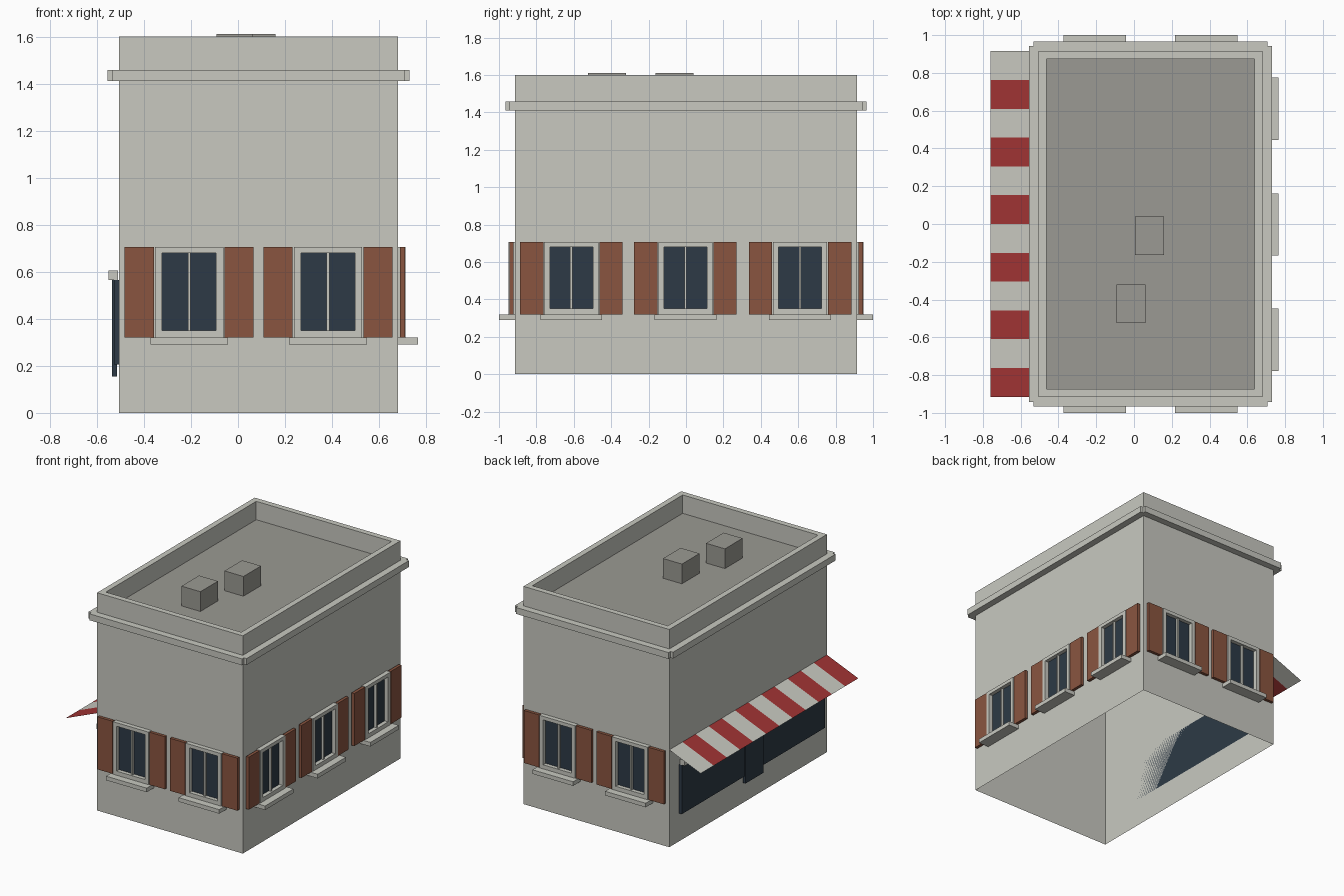
import bpy, bmesh, math
from mathutils import Matrix, Vector

if "Cube" in bpy.data.objects:
    bpy.data.objects.remove(bpy.data.objects["Cube"], do_unlink=True)


def material(name, rgb):
    m = bpy.data.materials.new(name)
    m.use_nodes = True
    m.diffuse_color = (*rgb, 1)
    m.node_tree.nodes["Principled BSDF"].inputs["Base Color"].default_value = (*rgb, 1)
    return m


PLASTER = material("pale_plaster", (0.578, 0.582, 0.53))
ROOF = material("roof_grey", (0.328, 0.323, 0.292))
WOOD = material("brown_wood", (0.254, 0.091, 0.051))
GLASS = material("dark_glass", (0.026, 0.042, 0.061))
RED = material("awning_red", (0.352, 0.034, 0.034))


def finish(name, bm, *mats):
    mesh = bpy.data.meshes.new(name)
    bm.to_mesh(mesh)
    bm.free()
    for m in mats:
        mesh.materials.append(m)
    obj = bpy.data.objects.new(name, mesh)
    bpy.context.collection.objects.link(obj)
    return obj


def add_box(bm, lo, hi):
    lo, hi = Vector(lo), Vector(hi)
    place = Matrix.Translation((lo + hi) / 2) @ Matrix.Diagonal((*(hi - lo), 1))
    bmesh.ops.create_cube(bm, size=1, matrix=place)


def boxes(name, mat, spans, matrix=Matrix()):
    """One object made of boxes, each given by its two opposite corners."""
    bm = bmesh.new()
    for lo, hi in spans:
        add_box(bm, lo, hi)
    obj = finish(name, bm, mat)
    obj.matrix_world = matrix
    return obj


X0, X1, Y, TOP, DECK = -0.505, 0.68, 0.915, 1.6, 1.465
MID = (X0 + X1) / 2

# Walls, parapet rim and sunken roof deck, open underneath
bm = bmesh.new()
rings = []
for inset, z in ((0, 0), (0, TOP), (0.042, TOP), (0.042, DECK)):
    a, b, c = X0 + inset, X1 - inset, Y - inset
    rings.append([bm.verts.new((x, y, z)) for x, y in ((a, -c), (b, -c), (b, c), (a, c))])
for low, high in zip(rings, rings[1:]):
    for i in range(4):
        j = (i + 1) % 4
        bm.faces.new((low[i], low[j], high[j], high[i]))
bm.faces.new(rings[-1]).material_index = 1
finish("building_walls", bm, PLASTER, ROOF)

# Cornice strips, leaving small notches at the corners
C0, C1, OUT, LAP = 1.41, 1.457, 0.05, 0.028
boxes("cornice", PLASTER, [
    ((X0 - LAP, -Y - OUT, C0), (X1 + LAP, -Y, C1)),
    ((X0 - LAP, Y, C0), (X1 + LAP, Y + OUT, C1)),
    ((X0 - OUT, -Y - LAP, C0), (X0, Y + LAP, C1)),
    ((X1, -Y - LAP, C0), (X1 + OUT, Y + LAP, C1))])

# Rooftop vents
for i, (x, y) in enumerate(((0.082, -0.062), (-0.015, -0.423))):
    boxes(f"roof_vent_{i + 1}", ROOF,
          [((x - 0.077, y - 0.102, DECK), (x + 0.077, y + 0.102, 1.61))])


def window(name, wall, u):
    """Shuttered window; local x runs along the wall and -y points outward."""
    m = wall @ Matrix.Translation((u, 0, 0))
    low, high, w, edge, d = 0.32, 0.706, 0.145, 0.115, -0.033
    boxes(name + "_frame", PLASTER, [
        ((-w, d, low), (-edge, 0, high)),
        ((edge, d, low), (w, 0, high)),
        ((-edge, d, low), (edge, 0, 0.35)),
        ((-edge, d, 0.68), (edge, 0, high)),
        ((-0.006, -0.022, 0.35), (0.006, 0, 0.68))], m)
    boxes(name + "_glass", GLASS, [((-edge, -0.004, 0.35), (edge, -0.001, 0.68))], m)
    boxes(name + "_shutters", WOOD, [
        ((-0.274, -0.03, low), (-0.15, -0.008, high)),
        ((0.15, -0.03, low), (0.274, -0.008, high))], m)
    boxes(name + "_sill", PLASTER, [((-0.165, -0.085, 0.29), (0.165, 0, low))], m)


# Windows on the front, side and back walls
walls = {
    "front": ((MID, -Y, 0), 0, (-0.295, 0.295)),
    "side": ((X1, 0, 0), 90, (-0.613, -0.003, 0.61)),
    "back": ((MID, Y, 0), 180, (-0.295, 0.295))}
for side, (origin, angle, centres) in walls.items():
    wall = Matrix.Translation(origin) @ Matrix.Rotation(math.radians(angle), 4, "Z")
    for i, u in enumerate(centres):
        window(f"{side}_window_{i + 1}", wall, u)

# Shopfront glazing, door and lintel
S0, S1 = -0.86, 0.8
boxes("shop_window", GLASS, [((X0 - 0.022, S0, 0.205), (X0, S1, 0.565))])
boxes("shop_door", GLASS, [((X0 - 0.031, -0.135, 0.155), (X0 - 0.01, 0.075, 0.565))])
boxes("shop_lintel", PLASTER, [((X0 - 0.045, S0, 0.565), (X0 - 0.005, S1, 0.605))])

# Striped awning, a thin sloping sheet
bm = bmesh.new()
STRIPES = 12
rows = []
for i in range(STRIPES + 1):
    y = -Y + 2 * Y * i / STRIPES
    rows.append((bm.verts.new((X0, y, 0.715)), bm.verts.new((-0.76, y, 0.61))))
for i, (a, b) in enumerate(zip(rows, rows[1:])):
    bm.faces.new((a[0], b[0], b[1], a[1])).material_index = (i + 1) % 2
bmesh.ops.recalc_face_normals(bm, faces=bm.faces)
if sum(f.normal.z for f in bm.faces) < 0:
    bmesh.ops.reverse_faces(bm, faces=bm.faces)
finish("awning", bm, PLASTER, RED)
